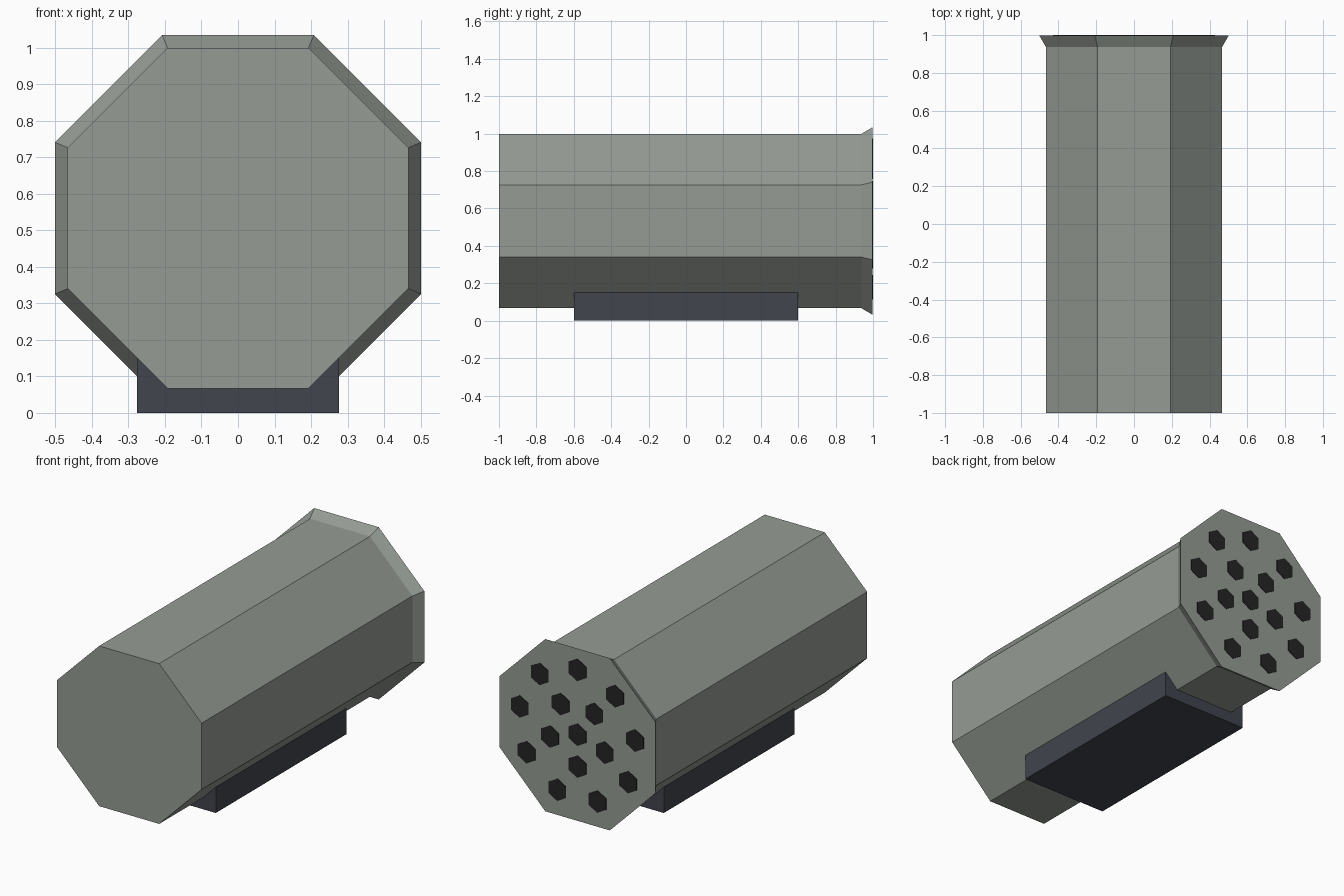
import bpy
import bmesh
from math import cos, sin, pi, radians

if "Cube" in bpy.data.objects:
    bpy.data.objects.remove(bpy.data.objects["Cube"], do_unlink=True)

AXIS_Z = 0.533


def material(name, rgb):
    mat = bpy.data.materials.new(name)
    mat.use_nodes = True
    mat.diffuse_color = (*rgb, 1)
    bsdf = mat.node_tree.nodes["Principled BSDF"]
    bsdf.inputs["Base Color"].default_value = (*rgb, 1)
    bsdf.inputs["Roughness"].default_value = 0.7
    return mat


def prism(name, sides, start, stations, mat, cx=0, cz=AXIS_Z):
    """Closed prism along y through (y, radius) stations."""
    bm = bmesh.new()
    rings = []
    for y, r in stations:
        angles = [start + 2 * pi * i / sides for i in range(sides)]
        rings.append([bm.verts.new((cx + r * cos(a), y, cz + r * sin(a))) for a in angles])
    for a, b in zip(rings, rings[1:]):
        for i in range(sides):
            j = (i + 1) % sides
            bm.faces.new((a[i], a[j], b[j], b[i]))
    bm.faces.new(rings[0])
    bm.faces.new(rings[-1])
    bmesh.ops.recalc_face_normals(bm, faces=bm.faces)
    mesh = bpy.data.meshes.new(name)
    bm.to_mesh(mesh)
    bm.free()
    mesh.materials.append(mat)
    obj = bpy.data.objects.new(name, mesh)
    bpy.context.collection.objects.link(obj)
    return obj


grey = material("grey_green_paint", (0.30, 0.33, 0.297))
slate = material("dark_slate", (0.052, 0.058, 0.075))
black = material("black_opening", (0.018, 0.018, 0.018))

# Octagonal casing with a flared rear rim
R = 0.466 / cos(pi / 8)
RIM = 0.501 / cos(pi / 8)
prism("casing", 8, pi / 8, [(-1, R), (0.937, R), (0.997, RIM)], grey)

# Mounting block underneath
bpy.ops.mesh.primitive_cube_add(size=1, location=(0, 0, 0.075))
block = bpy.context.object
block.name = "mounting_block"
block.scale = (0.554, 1.2, 0.15)
block.data.materials.append(slate)

# Hexagonal tube openings on the rear: centre, inner ring, outer ring
for ring, (count, radius, first) in enumerate([(1, 0, 0), (5, 0.185, -90), (9, 0.377, 90)]):
    for i in range(count):
        a = radians(first) + 2 * pi * i / count
        prism(f"tube_opening_{ring}_{i}", 6, pi / 2, [(0.992, 0.065), (1.0, 0.065)], black,
              radius * cos(a), AXIS_Z + radius * sin(a))
